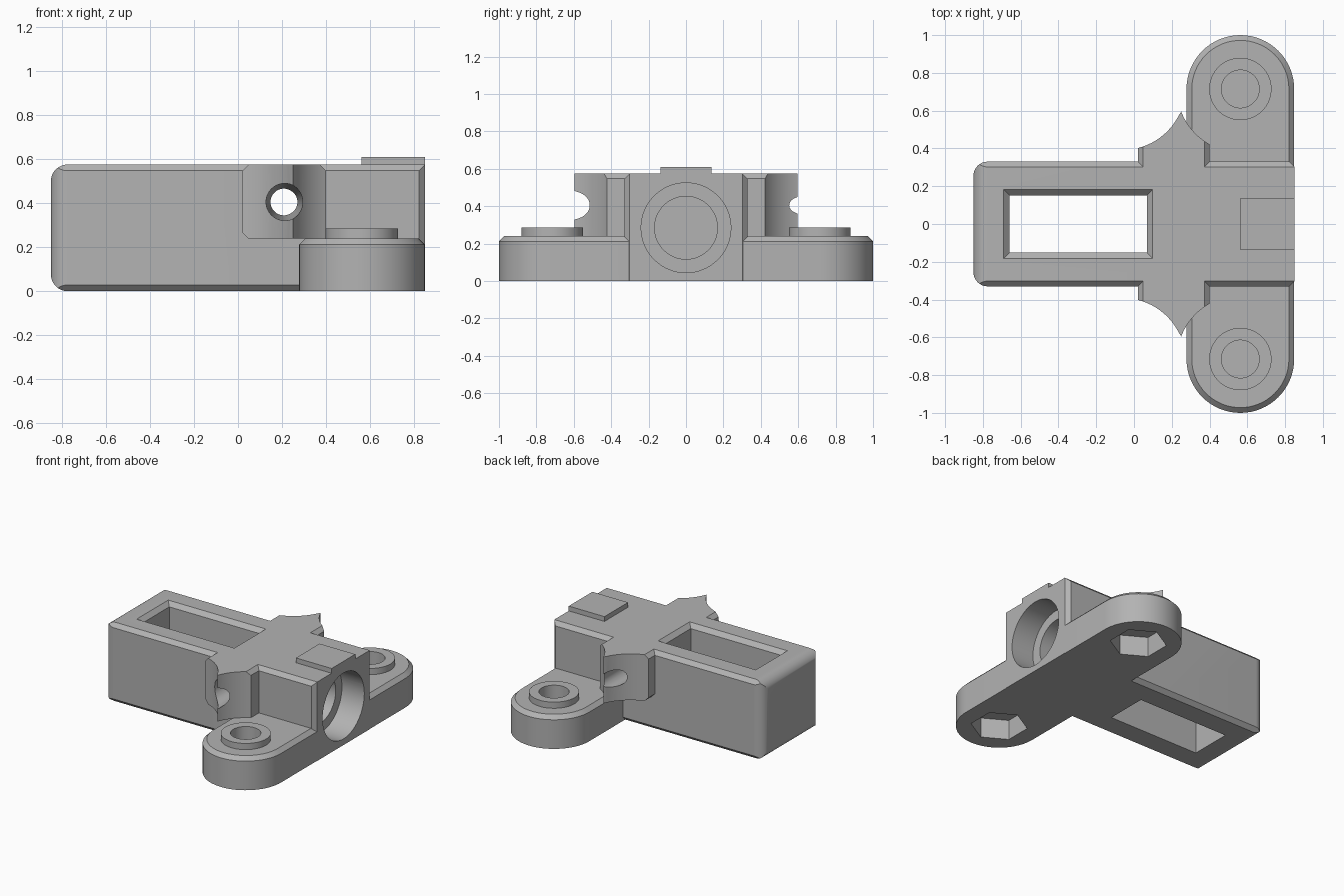
import bpy, bmesh
from math import sin, cos, pi, atan2, hypot, radians

if "Cube" in bpy.data.objects:
    bpy.data.objects.remove(bpy.data.objects["Cube"])

grey = bpy.data.materials.new("plain_grey")
grey.use_nodes = True
GREY = (0.45, 0.45, 0.45, 1)
grey.diffuse_color = GREY
grey.node_tree.nodes["Principled BSDF"].inputs["Base Color"].default_value = GREY


def arc(cx, cy, r, a0, a1, n=12):
    return [(cx + r * cos(radians(a0 + (a1 - a0) * i / n)),
             cy + r * sin(radians(a0 + (a1 - a0) * i / n))) for i in range(n + 1)]


def circle(cx, cy, r, n=64, turn=0):
    return [(cx + r * cos(2 * pi * i / n + turn), cy + r * sin(2 * pi * i / n + turn)) for i in range(n)]


def rect(x0, x1, y0, y1):
    return [(x0, y0), (x1, y0), (x1, y1), (x0, y1)]


def place(p, axis, level):
    a, b = p
    return {"x": (level, a, b), "y": (a, level, b), "z": (a, b, level)}[axis]


def loft(name, axis, *sections):
    """Solid through (level, outline) sections stacked along an axis."""
    bm = bmesh.new()
    rings = [[bm.verts.new(place(p, axis, lv)) for p in pts] for lv, pts in sections]
    n = len(rings[0])
    for lo, hi in zip(rings, rings[1:]):
        for i in range(n):
            j = (i + 1) % n
            bm.faces.new((lo[i], lo[j], hi[j], hi[i]))
    bm.faces.new(rings[0])
    bm.faces.new(rings[-1])
    bmesh.ops.recalc_face_normals(bm, faces=bm.faces)
    mesh = bpy.data.meshes.new(name)
    bm.to_mesh(mesh)
    bm.free()
    mesh.materials.append(grey)
    obj = bpy.data.objects.new(name, mesh)
    bpy.context.collection.objects.link(obj)
    return obj


def prism(name, axis, lo, hi, pts):
    return loft(name, axis, (lo, pts), (hi, pts))


def combine(target, other, operation):
    mod = target.modifiers.new(operation, "BOOLEAN")
    mod.operation = operation
    mod.solver = "EXACT"
    mod.object = other
    bpy.context.view_layer.objects.active = target
    bpy.ops.object.modifier_apply(modifier=mod.name)
    bpy.data.objects.remove(other)


END, SIDE, TOP, C, R = 0.85, 0.33, 0.575, 0.028, 0.075
BOLT_X, BOLT_Y, WING_Z, WING_R = 0.563, 0.715, 0.24, 0.285

# Main block: chamfered section, rounded rear end
body = prism("bracket_body", "x", -END, END, [
    (-SIDE + C, 0), (SIDE - C, 0), (SIDE, C), (SIDE, TOP - C),
    (SIDE - C, TOP), (-SIDE + C, TOP), (-SIDE, TOP - C), (-SIDE, C)])
side_shape = [(END, 0), (END, TOP)] + arc(-END + R, TOP - R, R, 90, 180) + arc(-END + R, R, R, 180, 270)
combine(body, prism("side_shape", "y", -1, 1, side_shape), "INTERSECT")
plan_shape = ([(END - C, -SIDE), (END, -SIDE + C), (END, SIDE - C), (END - C, SIDE)]
              + arc(-END + R, SIDE - R, R, 90, 180) + arc(-END + R, -SIDE + R, R, 180, 270))
combine(body, prism("plan_shape", "z", -1, 1, plan_shape), "INTERSECT")


# Wing plate with round ends and chamfered top
def stadium(r):
    return (arc(BOLT_X, BOLT_Y, r, 0, 180, 32) + arc(BOLT_X, -BOLT_Y, r, 180, 360, 32))


combine(body, loft("wing_plate", "z", (0, stadium(WING_R)), (WING_Z - C, stadium(WING_R)),
                   (WING_Z, stadium(WING_R - C))), "UNION")


# Pointed side ears, hollowed by two arcs each
def arc_between(cx, cy, p, q):
    a0 = atan2(p[1] - cy, p[0] - cx)
    a1 = atan2(q[1] - cy, q[0] - cx)
    r = hypot(p[0] - cx, p[1] - cy)
    return arc(cx, cy, r, a0 * 180 / pi, a1 * 180 / pi, 16)


tip = (0.25, 0.595)
outline = ([(0.40, 0.25), (0.02, 0.25)] + arc_between(-0.06, 0.725, (0.02, 0.402), tip)[:-1]
           + [tip] + arc_between(BOLT_X, BOLT_Y, tip, (0.40, 0.424))[1:])
ear_side = [(0.02 + C, 0.238), (0.40, 0.238), (0.40, TOP - C), (0.40 - C, TOP),
            (0.02 + C, TOP), (0.02, TOP - C), (0.02, 0.238 + C)]
for s in (-1, 1):
    ear = prism("ear", "z", 0.1, 0.7, [(x, s * y) for x, y in outline])
    combine(ear, prism("ear_side", "y", -1, 1, ear_side), "INTERSECT")
    combine(body, ear, "UNION")

# Rectangular slot with chamfered rim
hole = rect(-0.66, 0.068, -0.152, 0.152)
rim = rect(-0.69, 0.098, -0.182, 0.182)
combine(body, loft("slot", "z", (-0.1, hole), (TOP - 0.03, hole), (TOP, rim), (TOP + 0.1, rim)), "DIFFERENCE")

# Stepped round seat in the end face
big, small = circle(0, 0.285, 0.24), circle(0, 0.285, 0.168)
combine(body, prism("seat_cut", "x", END - 0.18, 1, big), "DIFFERENCE")
combine(body, prism("relief_cut", "x", END - 0.28, 0.8, small), "DIFFERENCE")

# Tapered cross hole through both ears
combine(body, loft("cross_hole", "y", (-0.65, circle(0.21, 0.405, 0.087)),
                   (0.65, circle(0.21, 0.405, 0.058))), "DIFFERENCE")

# Bolt holes, hex nut pockets and raised boss rings
for s, label in ((1, "back"), (-1, "front")):
    y = s * BOLT_Y
    bore = circle(BOLT_X, y, 0.10)
    combine(body, prism("bolt_cut", "z", 0.16, 0.4, bore), "DIFFERENCE")
    combine(body, prism("nut_cut", "z", -0.1, 0.145, circle(BOLT_X, y, 0.188, 6, pi / 2)), "DIFFERENCE")
    boss = prism(label + "_boss", "z", WING_Z, 0.285, circle(BOLT_X, y, 0.165))
    combine(boss, prism("boss_cut", "z", 0.2, 0.4, bore), "DIFFERENCE")

# Raised tab on top
prism("top_tab", "z", TOP - 0.005, 0.61, rect(0.562, END, -0.136, 0.136))

for obj in bpy.context.collection.objects:
    if obj.type == "MESH" and obj.data.materials and obj.data.materials[0] == grey:
        bpy.ops.object.select_all(action="DESELECT")
        obj.select_set(True)
        bpy.context.view_layer.objects.active = obj
        bpy.ops.object.shade_smooth_by_angle(angle=radians(25))
